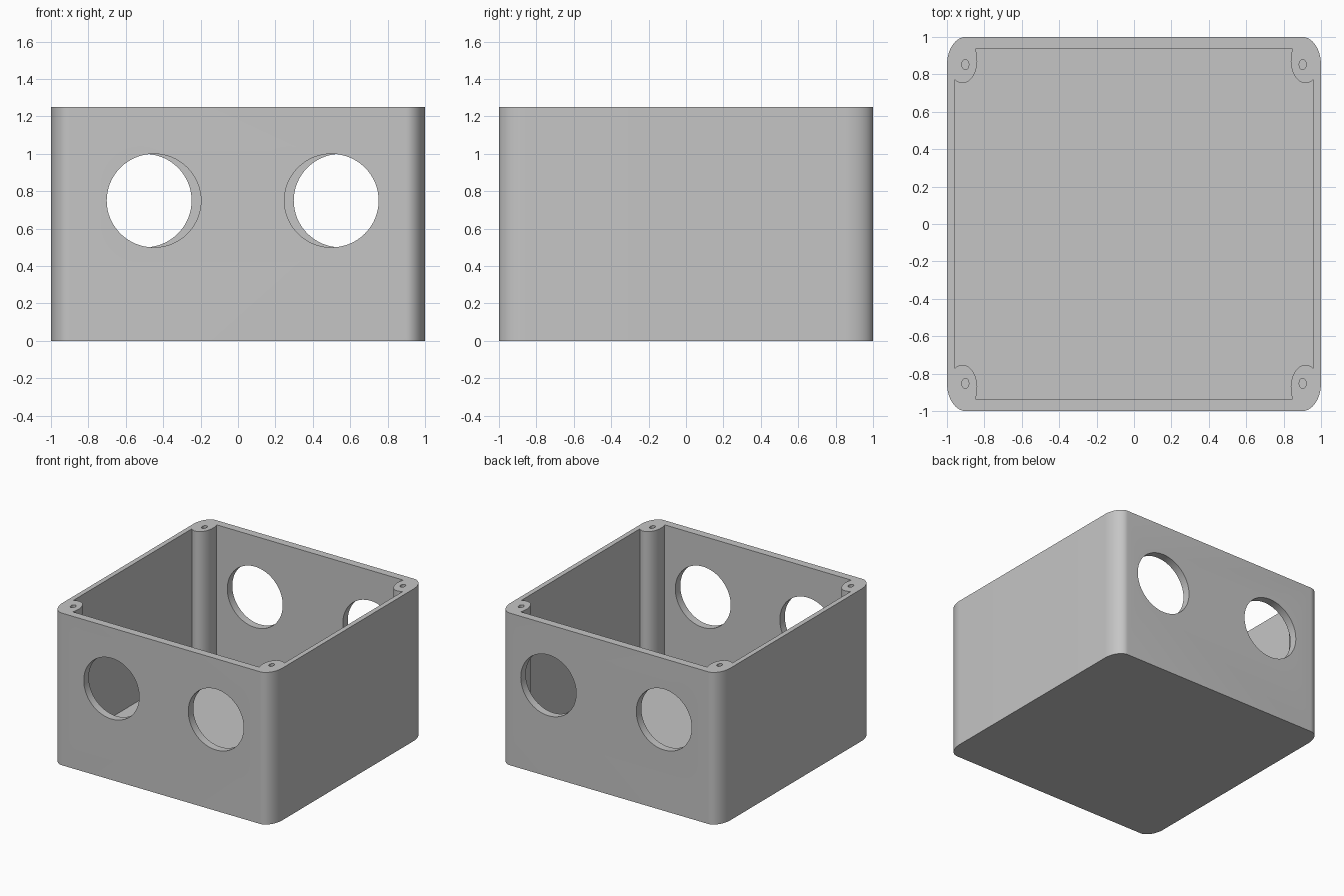
import bpy, bmesh, math
from mathutils import Matrix

if "Cube" in bpy.data.objects:
    bpy.data.objects.remove(bpy.data.objects["Cube"])

HEIGHT, FLOOR = 1.25, 0.10
INNER_X, INNER_Y = 0.96, 0.935          # inside faces of the walls
POST = (0.917, 0.875, 0.079, 0.122)     # corner post: centre x, y, radii x, y

grey = bpy.data.materials.new("grey plastic")
grey.diffuse_color = (0.56, 0.56, 0.56, 1)
grey.use_nodes = True
grey.node_tree.nodes["Principled BSDF"].inputs["Base Color"].default_value = grey.diffuse_color


def arc(cx, cy, rx, ry, a0, a1, n):
    return [(cx + rx * math.cos(a0 + (a1 - a0) * i / n),
             cy + ry * math.sin(a0 + (a1 - a0) * i / n)) for i in range(n + 1)]


def four_corners(quarter):
    """Mirror a +x +y corner path (counter-clockwise) to all four corners."""
    q1 = quarter
    q2 = [(-x, y) for x, y in reversed(quarter)]
    q3 = [(-x, -y) for x, y in quarter]
    q4 = [(x, -y) for x, y in reversed(quarter)]
    return q1 + q2 + q3 + q4


def prism(name, outline, z0, z1, matrix=Matrix()):
    bm = bmesh.new()
    base = bm.faces.new([bm.verts.new((x, y, z0)) for x, y in outline])
    ext = bmesh.ops.extrude_face_region(bm, geom=[base])
    top = [v for v in ext["geom"] if isinstance(v, bmesh.types.BMVert)]
    bmesh.ops.translate(bm, verts=top, vec=(0, 0, z1 - z0))
    bmesh.ops.recalc_face_normals(bm, faces=bm.faces)
    bm.transform(matrix)
    mesh = bpy.data.meshes.new(name)
    bm.to_mesh(mesh)
    bm.free()
    mesh.materials.append(grey)
    obj = bpy.data.objects.new(name, mesh)
    bpy.context.collection.objects.link(obj)
    return obj


def cut(body, cutter):
    bpy.context.view_layer.objects.active = body
    mod = body.modifiers.new("cut", "BOOLEAN")
    mod.operation, mod.solver, mod.object = "DIFFERENCE", "EXACT", cutter
    bpy.ops.object.modifier_apply(modifier=mod.name)
    bpy.data.objects.remove(cutter)


# Outer body with rounded upright corners
box = prism("enclosure_box", four_corners(arc(0.9, 0.85, 0.1, 0.15, 0, math.pi / 2, 16)), 0, HEIGHT)

# Cavity, whose outline bulges inward around the four corner posts
px, py, rx, ry = POST
start = math.atan2(-math.sqrt(1 - ((INNER_X - px) / rx) ** 2), (INNER_X - px) / rx)
end = math.pi - math.asin((INNER_Y - py) / ry)
post_edge = arc(px, py, rx, ry, start, end - 2 * math.pi, 24)
cut(box, prism("cavity_cutter", four_corners(post_edge), FLOOR, HEIGHT + 0.1))

# Screw holes in the posts
for sx in (-1, 1):
    for sy in (-1, 1):
        ring = arc(0.902 * sx, 0.852 * sy, 0.019, 0.027, 0, 2 * math.pi, 24)[:-1]
        cut(box, prism("screw_cutter", ring, HEIGHT - 0.4, HEIGHT + 0.1))

# Round cable openings through the front and back walls
upright = Matrix.Rotation(math.pi / 2, 4, "X")   # local z becomes -y, local y becomes z
for x, side in ((-0.45, 1), (0.5, 1), (-0.5, -1), (0.55, -1)):
    ring = arc(x, 0.75, 0.252, 0.25, 0, 2 * math.pi, 64)[:-1]
    cut(box, prism("opening_cutter", ring, min(0.7 * side, 1.1 * side), max(0.7 * side, 1.1 * side), upright))

# Smooth the curved walls, keep the edges crisp
bpy.ops.object.select_all(action="DESELECT")
box.select_set(True)
bpy.context.view_layer.objects.active = box
bpy.ops.object.shade_smooth_by_angle(angle=math.radians(30))
